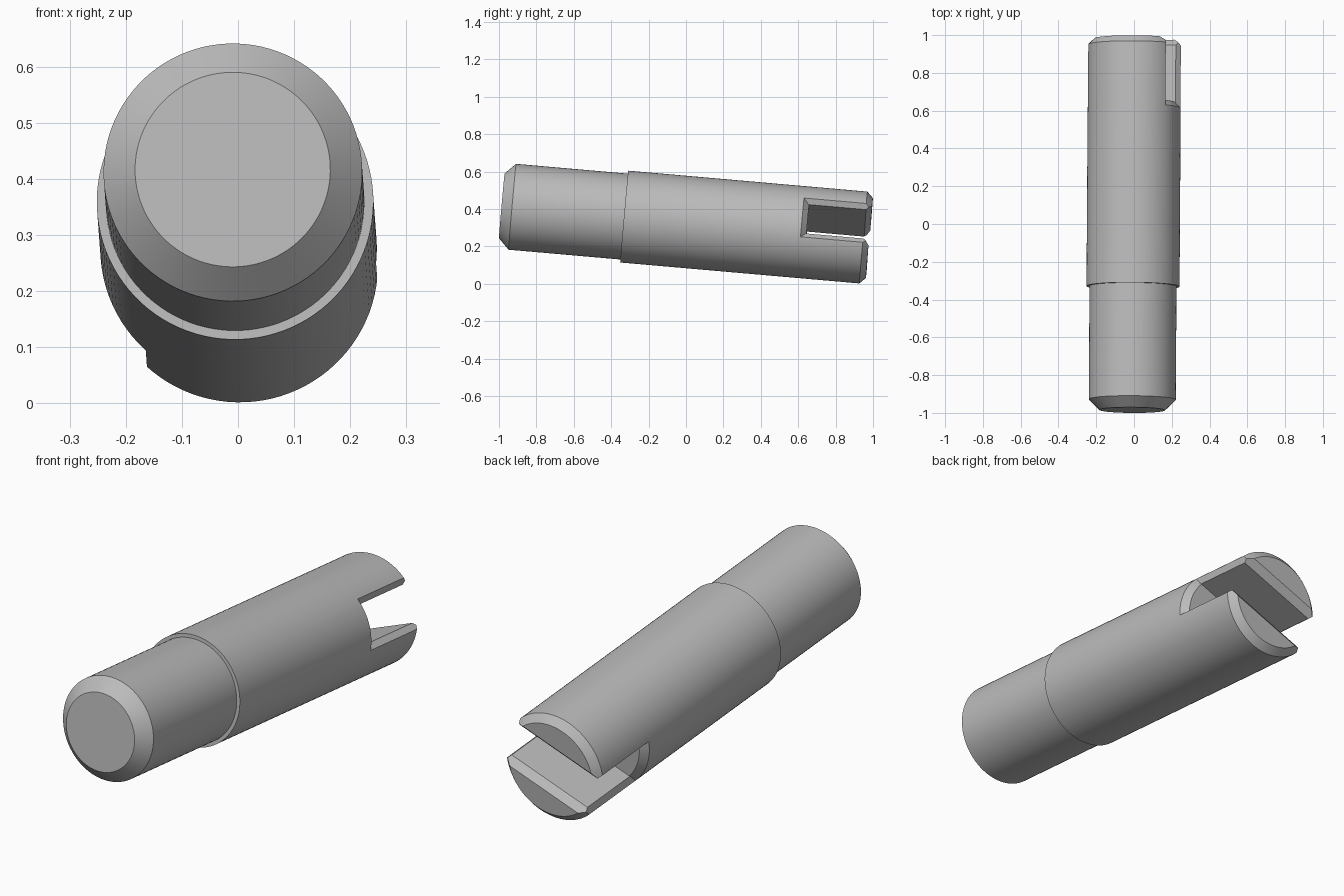
import bpy, bmesh, math
from mathutils import Vector, Matrix

cube = bpy.data.objects.get("Cube")
if cube:
    bpy.data.objects.remove(cube, do_unlink=True)

# Main dimensions, measured along the shaft axis
R_SMALL, R_BIG = 0.2305, 0.2465
STEP, END = 0.6575, 1.973
SLOT_FLOOR, HALF_SLOT, EDGE = 1.637, 0.083, 0.03
SEGMENTS = 96

steel = bpy.data.materials.new("steel grey")
steel.use_nodes = True
grey = (0.5, 0.5, 0.5, 1)
steel.diffuse_color = grey
steel.node_tree.nodes["Principled BSDF"].inputs["Base Color"].default_value = grey


def finish(bm, name):
    bmesh.ops.remove_doubles(bm, verts=bm.verts[:], dist=1e-5)
    bmesh.ops.recalc_face_normals(bm, faces=bm.faces[:])
    mesh = bpy.data.meshes.new(name)
    bm.to_mesh(mesh)
    bm.free()
    mesh.materials.append(steel)
    obj = bpy.data.objects.new(name, mesh)
    bpy.context.collection.objects.link(obj)
    return obj


def lathe(name, profile):
    """Solid of revolution from (radius, height) points; flat n-gon caps."""
    bm = bmesh.new()
    rings = []
    for r, h in profile:
        rings.append([bm.verts.new((r * math.cos(a), r * math.sin(a), h))
                      for a in (math.tau * i / SEGMENTS for i in range(SEGMENTS))])
    for low, high in zip(rings, rings[1:]):
        for i in range(SEGMENTS):
            j = (i + 1) % SEGMENTS
            bm.faces.new((low[i], low[j], high[j], high[i]))
    bm.faces.new(rings[0])
    bm.faces.new(rings[-1])
    return finish(bm, name)


def prism(name, points, direction):
    """Extrude a closed polygon along a direction."""
    bm = bmesh.new()
    face = bm.faces.new([bm.verts.new(p) for p in points])
    new = bmesh.ops.extrude_face_region(bm, geom=[face])["geom"]
    bmesh.ops.translate(bm, vec=direction,
                        verts=[g for g in new if isinstance(g, bmesh.types.BMVert)])
    return finish(bm, name)


def cut(target, cutter):
    mod = target.modifiers.new("cut", "BOOLEAN")
    mod.operation, mod.solver, mod.object = "DIFFERENCE", "EXACT", cutter
    bpy.context.view_layer.objects.active = target
    bpy.ops.object.modifier_apply(modifier=mod.name)
    bpy.data.objects.remove(cutter, do_unlink=True)


# Stepped shaft with chamfered ends
shaft = lathe("stepped_shaft", [
    (0.174, 0), (R_SMALL, 0.0565), (R_SMALL, STEP), (R_BIG, STEP),
    (R_BIG, END - 0.032), (R_BIG - 0.032, END)])

# Cross slot whose side openings flare into chamfers
u_in = math.sqrt(R_BIG ** 2 - HALF_SLOT ** 2) - EDGE
u_far, v_far = u_in + 0.06, HALF_SLOT + 0.0975
half = [(-u_far, v_far), (-u_in, HALF_SLOT), (u_in, HALF_SLOT), (u_far, v_far)]
outline = half + [(-u, -v) for u, v in half]
slot = prism("slot_cutter", [(u, v, SLOT_FLOOR - 0.1) for u, v in outline], (0, 0, 0.6))

# Conical core leaves a chamfer around the rim of the slot floor
core = lathe("slot_floor_core", [
    (R_BIG + 0.12, SLOT_FLOOR - 0.15), (R_BIG - EDGE, SLOT_FLOOR)])
cut(slot, core)
cut(shaft, slot)

# Chamfer where the slot opens through the end face
lo, hi = END - EDGE, END + 0.05
wide = HALF_SLOT + hi - lo
flare = prism("slot_mouth_cutter", [
    (-0.4, -HALF_SLOT, lo), (-0.4, HALF_SLOT, lo),
    (-0.4, wide, hi), (-0.4, -wide, hi)], (0.8, 0, 0))
cut(shaft, flare)

# Lay the shaft front to back, tilted down and rolled about its axis
axis = Vector((0.0065, 0.9962, -0.0872)).normalized()
roll = math.radians(21)
side = Vector((math.cos(roll), 0, math.sin(roll)))
side = (side - axis * side.dot(axis)).normalized()
turn = Matrix((side, axis.cross(side), axis)).transposed().to_4x4()
shaft.data.transform(Matrix.Translation((-0.0095, -0.985, 0.4165)) @ turn)

# Smooth round surfaces, crisp chamfers
bpy.ops.object.select_all(action="DESELECT")
shaft.select_set(True)
bpy.context.view_layer.objects.active = shaft
bpy.ops.object.shade_smooth_by_angle(angle=math.radians(25))
